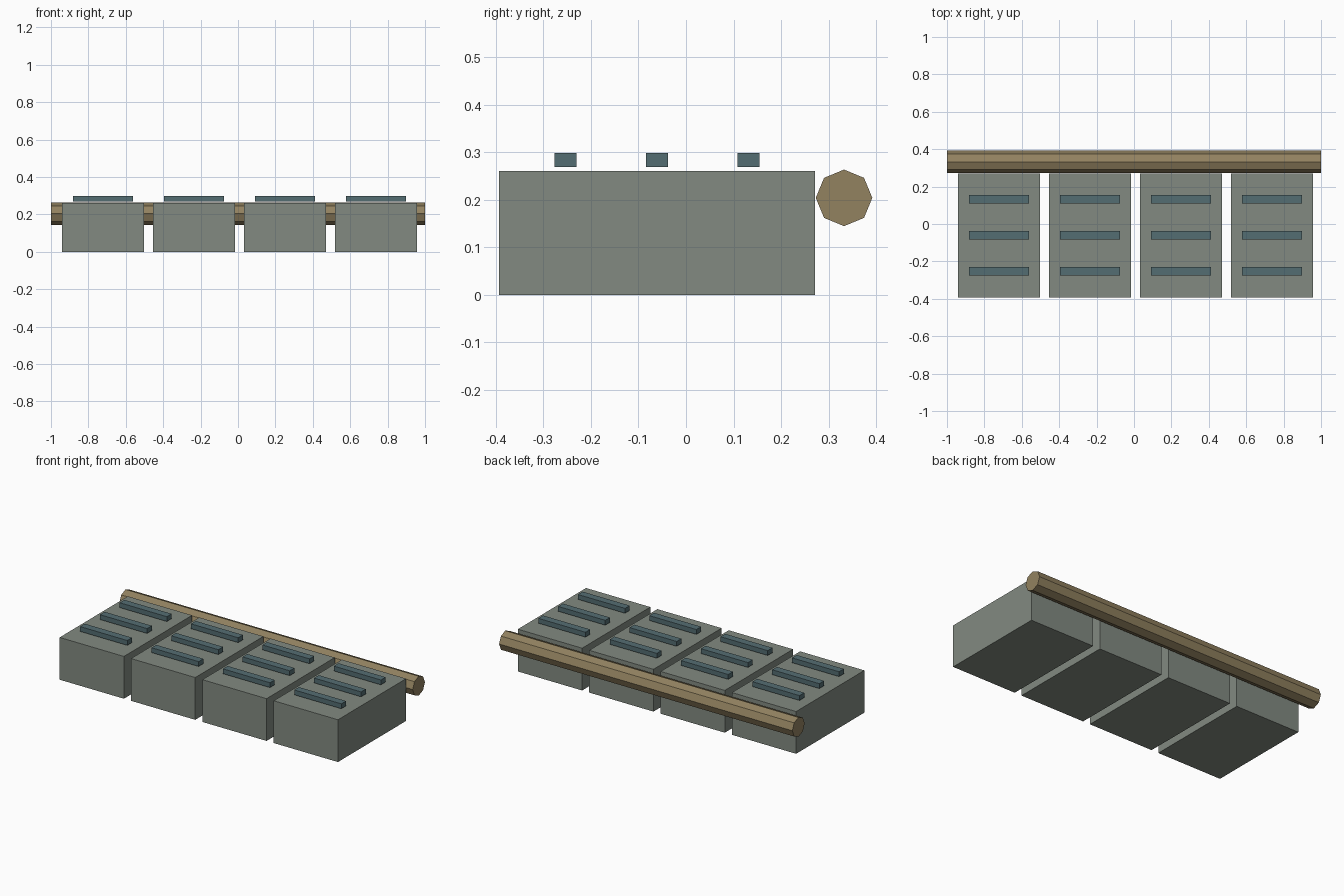
import bpy
import bmesh
import math
from mathutils import Matrix

if "Cube" in bpy.data.objects:
    bpy.data.objects.remove(bpy.data.objects["Cube"])


def material(name, srgb):
    m = bpy.data.materials.new(name)
    lin = [((c / 255 + 0.055) / 1.055) ** 2.4 for c in srgb]
    m.diffuse_color = (*lin, 1)
    m.use_nodes = True
    m.node_tree.nodes["Principled BSDF"].inputs["Base Color"].default_value = m.diffuse_color
    return m


stone = material("grey_green", (130, 138, 129))
teal = material("dark_teal", (84, 109, 114))
wood = material("tan_brown", (146, 130, 96))


def finish(name, bm, mat):
    me = bpy.data.meshes.new(name)
    bm.to_mesh(me)
    bm.free()
    me.materials.append(mat)
    ob = bpy.data.objects.new(name, me)
    bpy.context.collection.objects.link(ob)
    return ob


def box(name, center, size, mat):
    bm = bmesh.new()
    bmesh.ops.create_cube(bm, size=1, matrix=Matrix.Translation(center) @ Matrix.Diagonal((*size, 1)))
    return finish(name, bm, mat)


# Four blocks in a row, each with three slats hovering just above
for i in range(4):
    x = -0.722 + i * 0.4866
    box(f"block_{i + 1}", (x, -0.061, 0.1303), (0.438, 0.664, 0.2606), stone)
    for j in range(3):
        y = -0.2535 + j * 0.1925
        box(f"slat_{i + 1}_{j + 1}", (x, y, 0.2835), (0.321, 0.046, 0.03), teal)

# Eight-sided rail along the back
bm = bmesh.new()
bmesh.ops.create_cone(bm, cap_ends=True, segments=8, radius1=0.0595, radius2=0.0595, depth=2,
                      matrix=Matrix.Translation((0, 0.3325, 0.204)) @ Matrix.Rotation(math.pi / 2, 4, 'Y'))
finish("back_rail", bm, wood)
